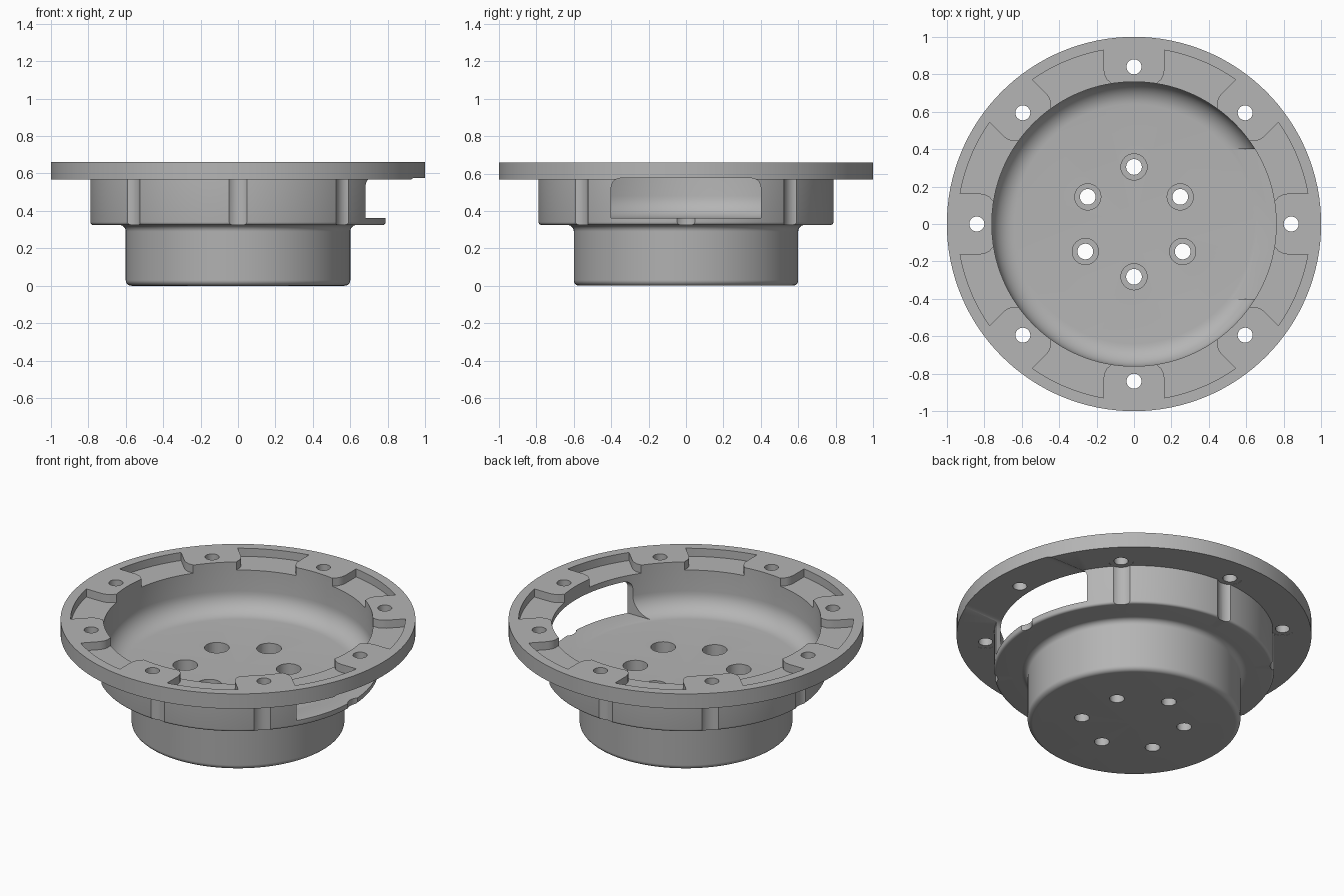
import bpy, bmesh, math
from mathutils import Matrix, Vector

cube = bpy.data.objects.get("Cube")
if cube:
    bpy.data.objects.remove(cube, do_unlink=True)

grey = bpy.data.materials.new("plain grey")
grey.use_nodes = True
GREY = (0.46, 0.46, 0.46, 1)
grey.diffuse_color = GREY
grey.node_tree.nodes["Principled BSDF"].inputs["Base Color"].default_value = GREY


def lathe(bm, profile, centre=(0, 0), steps=32):
    """Revolve an (r, z) profile around a vertical axis."""
    cx, cy = centre
    rings = []
    for r, z in profile:
        if r == 0:
            rings.append([bm.verts.new((cx, cy, z))] * steps)
        else:
            angles = [math.tau * i / steps for i in range(steps)]
            rings.append([bm.verts.new((cx + r * math.cos(a), cy + r * math.sin(a), z))
                          for a in angles])
    for low, high in zip(rings, rings[1:]):
        for i in range(steps):
            j = (i + 1) % steps
            corners = dict.fromkeys([low[i], low[j], high[j], high[i]])
            bm.faces.new(list(corners))


def prism(bm, points, shift):
    """Extrude a closed outline of 3D points."""
    base = [bm.verts.new(p) for p in points]
    cap = [bm.verts.new(Vector(p) + Vector(shift)) for p in points]
    bm.faces.new(base)
    bm.faces.new(cap)
    for i in range(len(base)):
        bm.faces.new([base[i - 1], base[i], cap[i], cap[i - 1]])


def arc(cx, cy, radius, start, end, steps=8):
    """Points on an arc, angles in degrees."""
    angles = [math.radians(start + (end - start) * i / steps) for i in range(steps + 1)]
    return [(cx + radius * math.cos(a), cy + radius * math.sin(a)) for a in angles]


def make_object(name, bm):
    bmesh.ops.recalc_face_normals(bm, faces=bm.faces[:])
    mesh = bpy.data.meshes.new(name)
    bm.to_mesh(mesh)
    bm.free()
    obj = bpy.data.objects.new(name, mesh)
    bpy.context.collection.objects.link(obj)
    mesh.materials.append(grey)
    return obj


# Flanged bowl on a round base, as one revolved section
FLOOR, LEDGE, FLANGE, TOP = 0.36, 0.325, 0.567, 0.66
section = [(0, 0)]
section += arc(0.57, 0.03, 0.03, -90, 0)
section += arc(0.635, LEDGE - 0.035, 0.035, 180, 90)
section += arc(0.775, LEDGE + 0.015, 0.015, -90, 0, 4)
section += [(0.79, FLANGE), (1, FLANGE), (1, TOP), (0.76, TOP)]
section += arc(0.64, FLOOR + 0.12, 0.12, 0, -90, 10)
section += [(0, FLOOR)]
bm = bmesh.new()
lathe(bm, section, steps=128)
body = make_object("flanged_cup", bm)

# Flange bolt holes with clearance grooves down the wall
cutters = []
bm = bmesh.new()
for i in range(8):
    a = i * math.tau / 8
    lathe(bm, [(0, 0.2), (0.07, 0.2), (0.07, FLANGE + 0.001), (0.04, FLANGE + 0.001),
               (0.04, 0.8), (0, 0.8)], (0.84 * math.cos(a), 0.84 * math.sin(a)))
# Counterbored holes in the floor
for spot in [(0, 0.305), (0.247, 0.145), (-0.247, 0.145),
             (0.26, -0.147), (-0.26, -0.147), (0, -0.282)]:
    lathe(bm, [(0, -0.1), (0.042, -0.1), (0.042, 0.2), (0.07, 0.2),
               (0.07, 0.5), (0, 0.5)], spot)
cutters.append(make_object("bolt_hole_cutter", bm))

# Shallow pockets between the flange tabs, open to the bowl
bm = bmesh.new()
edge = [Vector((x, y, 0)) for x, y in
        [(0.70, 0.10), (0.757, 0.128), (0.773, 0.146), (0.795, 0.157), (0.82, 0.162)]]
turn = Matrix.Rotation(math.tau / 8, 3, 'Z')
other = [turn @ Vector((p.x, -p.y, 0)) for p in reversed(edge)]
rim = [Vector((x, y, 0)) for x, y in arc(0, 0, 0.943, 9.9, 35.1, 12)]
outline = [p + Vector((0, 0, 0.61)) for p in edge + rim + other]
for i in range(8):
    rot = Matrix.Rotation(i * math.tau / 8, 3, 'Z')
    prism(bm, [rot @ p for p in outline], (0, 0, 0.2))
cutters.append(make_object("pocket_cutter", bm))

# Side window with rounded upper corners
bm = bmesh.new()
window = [(-0.4, FLOOR + 0.002), (0.4, FLOOR + 0.002)]
window += arc(0.35, 0.525, 0.05, 0, 90) + arc(-0.35, 0.525, 0.05, 90, 180)
prism(bm, [(0.4, y, z) for y, z in window], (0.8, 0, 0))
cutters.append(make_object("window_cutter", bm))

# Cut everything and tidy up
bpy.ops.object.select_all(action='DESELECT')
bpy.context.view_layer.objects.active = body
body.select_set(True)
for cutter in cutters:
    cutter.hide_render = True
    mod = body.modifiers.new(cutter.name, 'BOOLEAN')
    mod.operation = 'DIFFERENCE'
    mod.solver = 'EXACT'
    mod.object = cutter
    bpy.ops.object.modifier_apply(modifier=mod.name)
for cutter in cutters:
    bpy.data.objects.remove(cutter, do_unlink=True)
bpy.ops.object.shade_smooth_by_angle(angle=math.radians(30))
